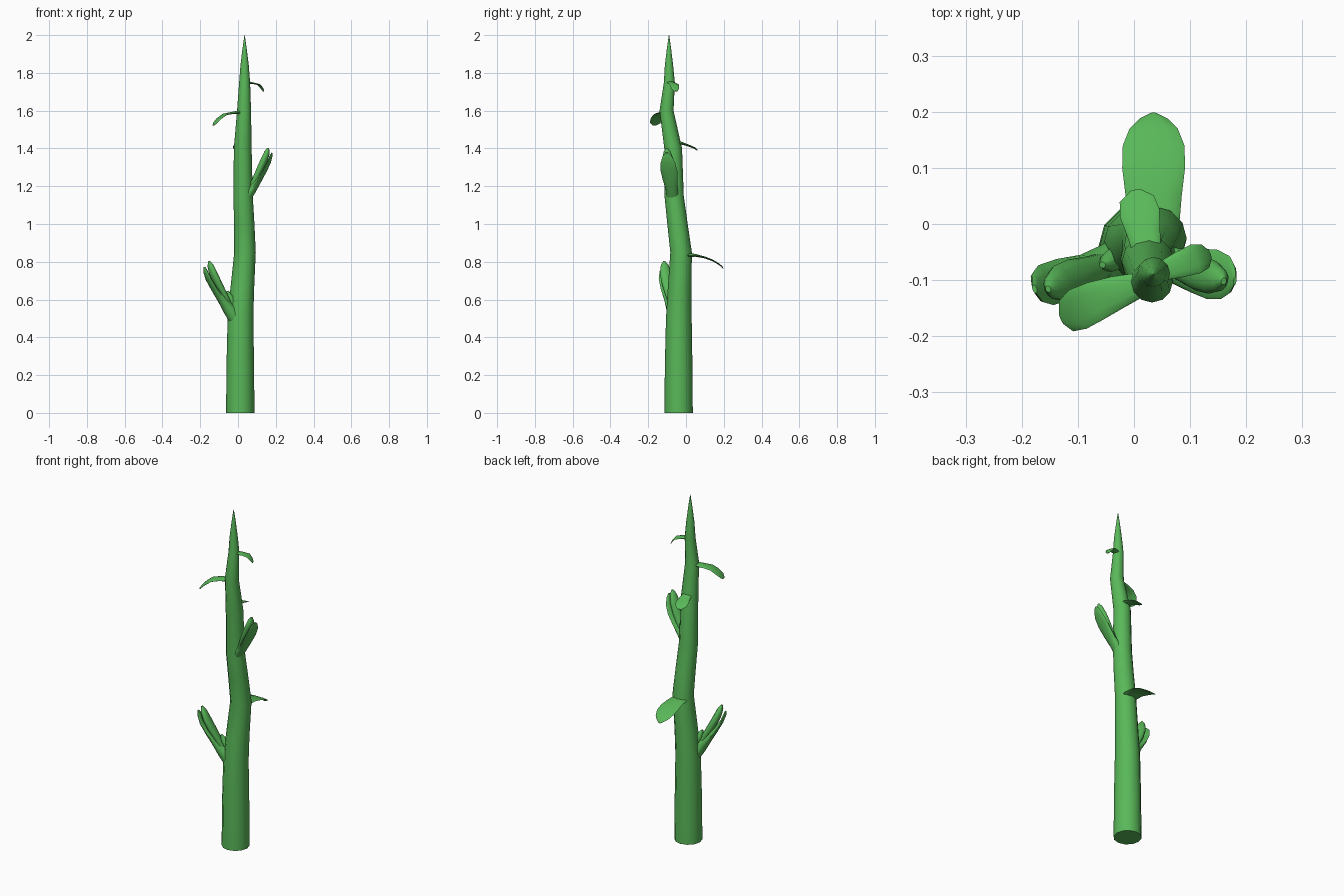
import bpy, bmesh, math
from mathutils import Vector

mat = bpy.data.materials.new("plant_green")
mat.diffuse_color = (0.10, 0.48, 0.10, 1)


def loft(name, rows, side=None, sides=12, sub=1):
    """Loft ellipses along a path; rows are (x, y, z, half width, half thickness)."""
    pts = [Vector(r[:3]) for r in rows]
    bm = bmesh.new()
    rings = []
    for i, r in enumerate(rows):
        t = (pts[min(i + 1, len(pts) - 1)] - pts[max(i - 1, 0)]).normalized()
        if side is None:            # upright stem: keep rings level
            u, v = Vector((1, 0, 0)), Vector((0, 1, 0))
        else:
            s = Vector(side)
            u = (s - t * s.dot(t)).normalized()
            v = t.cross(u)
        ring = []
        for k in range(sides):
            a = 2 * math.pi * k / sides
            ring.append(bm.verts.new(pts[i] + u * r[3] * math.cos(a) + v * r[4] * math.sin(a)))
        rings.append(ring)
    for a, b in zip(rings, rings[1:]):
        for k in range(sides):
            j = (k + 1) % sides
            bm.faces.new((a[k], a[j], b[j], b[k]))
    bm.faces.new(rings[0][::-1])
    bm.faces.new(rings[-1])
    bmesh.ops.recalc_face_normals(bm, faces=bm.faces)
    me = bpy.data.meshes.new(name)
    bm.to_mesh(me)
    bm.free()
    ob = bpy.data.objects.new(name, me)
    bpy.context.collection.objects.link(ob)
    me.materials.append(mat)
    bpy.context.view_layer.objects.active = ob
    ob.select_set(True)
    bpy.ops.object.shade_smooth_by_angle(angle=math.radians(50))
    ob.select_set(False)
    return ob


# Tapering, slightly crooked stem
stem = [(0.012, -0.039, 0.0, 0.075), (0.012, -0.039, 0.25, 0.073), (0.013, -0.038, 0.5, 0.068),
        (0.022, -0.034, 0.65, 0.063), (0.037, -0.026, 0.85, 0.057), (0.033, -0.045, 1.0, 0.054),
        (0.027, -0.063, 1.15, 0.051), (0.025, -0.068, 1.4, 0.047), (0.032, -0.103, 1.6, 0.037),
        (0.035, -0.088, 1.75, 0.029), (0.035, -0.090, 1.84, 0.022), (0.035, -0.090, 1.93, 0.011),
        (0.035, -0.090, 2.0, 0.001)]
loft("stem", [(x, y, z, r, r) for x, y, z, r in stem])

# Drooping leaves
loft("back_leaf_low", [(0.035, -0.01, 0.835, 0.045, 0.016), (0.035, 0.05, 0.834, 0.050, 0.007),
                       (0.035, 0.10, 0.823, 0.056, 0.005), (0.035, 0.14, 0.808, 0.055, 0.004),
                       (0.035, 0.17, 0.790, 0.043, 0.004), (0.035, 0.188, 0.777, 0.025, 0.003),
                       (0.035, 0.197, 0.765, 0.006, 0.002)], (1, 0, 0))
loft("left_leaf_high", [(0.02, -0.105, 1.592, 0.020, 0.012), (-0.03, -0.122, 1.588, 0.030, 0.006),
                        (-0.07, -0.138, 1.580, 0.036, 0.005), (-0.10, -0.152, 1.558, 0.038, 0.004),
                        (-0.121, -0.164, 1.535, 0.030, 0.004), (-0.129, -0.168, 1.523, 0.012, 0.003)],
     (0.35, -0.94, 0))
loft("right_leaf_high", [(0.045, -0.086, 1.75, 0.016, 0.008), (0.08, -0.073, 1.745, 0.023, 0.004),
                         (0.11, -0.062, 1.738, 0.027, 0.003), (0.127, -0.057, 1.718, 0.022, 0.003),
                         (0.135, -0.054, 1.702, 0.009, 0.002)], (-0.34, 0.94, 0))
loft("back_leaf_high", [(0.025, -0.06, 1.435, 0.024, 0.014), (0.017, -0.015, 1.425, 0.030, 0.006),
                        (0.010, 0.02, 1.413, 0.036, 0.004), (0.005, 0.045, 1.402, 0.031, 0.003),
                        (0.003, 0.060, 1.391, 0.010, 0.002)], (0.96, 0.25, 0))


# Side shoots: a stalk ending in an outer leaf that cups a thicker bud
def shoot(name, outer, inner, side):
    loft(name + "_outer_leaf", outer, side)
    loft(name + "_bud", inner, side)


shoot("left_shoot",
      [(0.0, -0.05, 0.49, 0.045, 0.045), (-0.045, -0.069, 0.545, 0.034, 0.034),
       (-0.085, -0.085, 0.60, 0.032, 0.022), (-0.125, -0.098, 0.655, 0.038, 0.013),
       (-0.157, -0.109, 0.71, 0.038, 0.009), (-0.172, -0.114, 0.75, 0.027, 0.008),
       (-0.177, -0.116, 0.772, 0.008, 0.004)],
      [(-0.05, -0.072, 0.57, 0.022, 0.018), (-0.075, -0.083, 0.625, 0.027, 0.018),
       (-0.105, -0.095, 0.68, 0.034, 0.021), (-0.130, -0.106, 0.735, 0.034, 0.020),
       (-0.146, -0.113, 0.78, 0.022, 0.015), (-0.153, -0.116, 0.803, 0.006, 0.005)],
      (0.37, -0.93, 0))
shoot("right_shoot",
      [(0.035, -0.068, 1.13, 0.036, 0.030), (0.075, -0.075, 1.18, 0.032, 0.022),
       (0.110, -0.083, 1.23, 0.040, 0.013), (0.140, -0.090, 1.28, 0.045, 0.009),
       (0.163, -0.096, 1.325, 0.039, 0.008), (0.175, -0.100, 1.36, 0.024, 0.006),
       (0.180, -0.101, 1.377, 0.007, 0.003)],
      [(0.070, -0.074, 1.19, 0.020, 0.015), (0.095, -0.082, 1.24, 0.026, 0.018),
       (0.118, -0.089, 1.29, 0.031, 0.020), (0.139, -0.095, 1.34, 0.030, 0.019),
       (0.154, -0.100, 1.38, 0.020, 0.015), (0.160, -0.102, 1.402, 0.006, 0.005)],
      (0.2, 0.98, 0))

# Small nub in the left fork
loft("fork_nub", [(-0.02, -0.055, 0.57, 0.024, 0.024), (-0.045, -0.068, 0.615, 0.018, 0.018),
                  (-0.056, -0.073, 0.645, 0.006, 0.006)], (0.37, -0.93, 0), 8)
